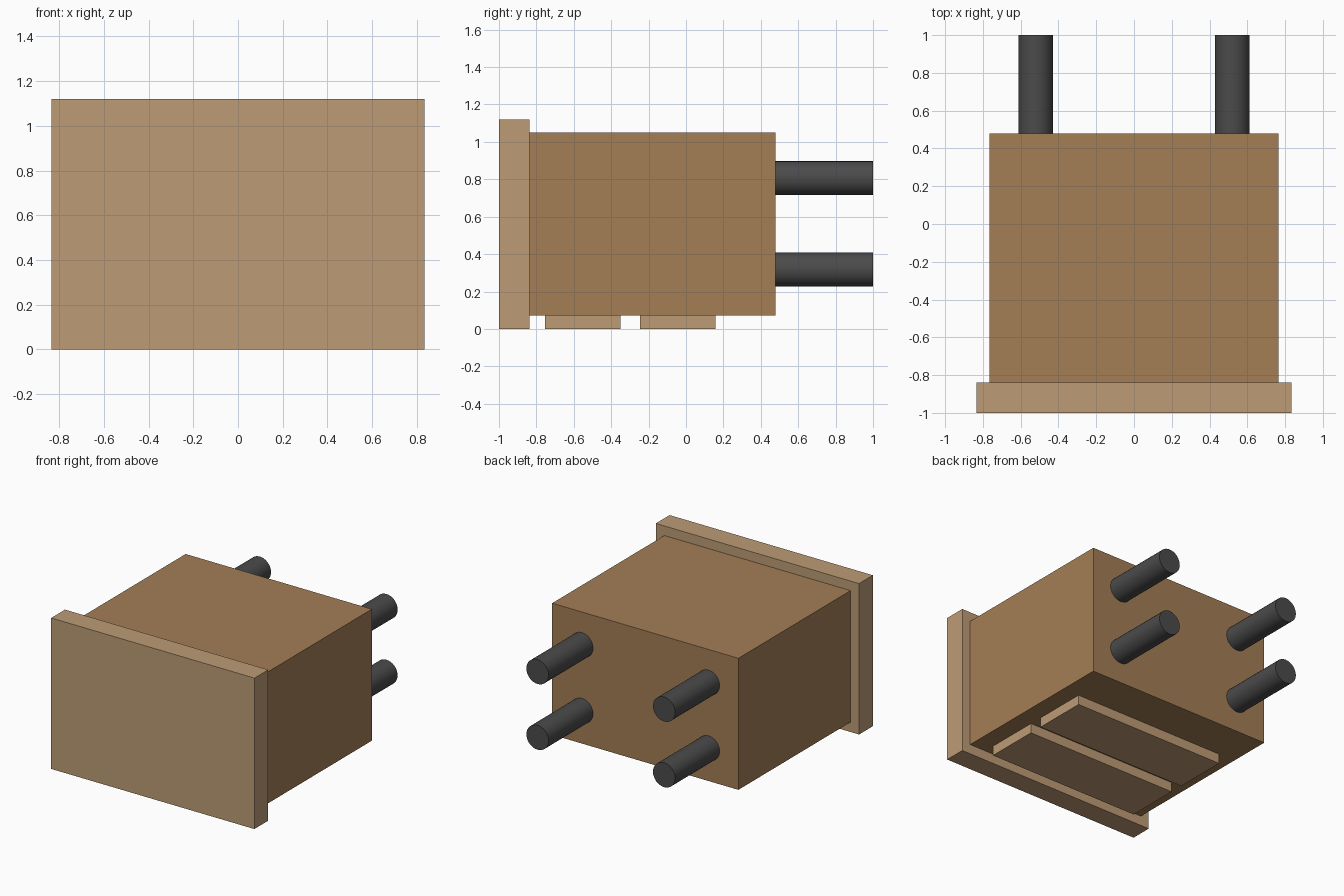
import bpy
from math import radians

if "Cube" in bpy.data.objects:
    bpy.data.objects.remove(bpy.data.objects["Cube"])


def material(name, rgb):
    m = bpy.data.materials.new(name)
    m.diffuse_color = (*rgb, 1)
    m.use_nodes = True
    m.node_tree.nodes["Principled BSDF"].inputs["Base Color"].default_value = m.diffuse_color
    return m


light_wood = material("light_wood", (0.51, 0.33, 0.18))
dark_wood = material("dark_wood", (0.37, 0.21, 0.093))
dark_metal = material("dark_metal", (0.07, 0.07, 0.07))


def box(name, half_x, y0, y1, z0, z1, mat):
    bpy.ops.mesh.primitive_cube_add(size=1, location=(0, (y0 + y1) / 2, (z0 + z1) / 2))
    ob = bpy.context.object
    ob.name = name
    ob.scale = (2 * half_x, y1 - y0, z1 - z0)
    bpy.ops.object.transform_apply(location=False, rotation=False, scale=True)
    ob.data.materials.append(mat)


# Main block and wider front plate
box("body", 0.765, -0.838, 0.478, 0.073, 1.05, dark_wood)
box("front_plate", 0.835, -1.0, -0.838, 0.0, 1.121, light_wood)

# Two slats under the body
for i, y in enumerate((-0.755, -0.247)):
    box(f"bottom_slat_{i + 1}", 0.63, y, y + 0.406, 0.0, 0.073, light_wood)

# Four round pegs on the back
for side, x in (("left", -0.52), ("right", 0.52)):
    for level, z in (("lower", 0.318), ("upper", 0.806)):
        bpy.ops.mesh.primitive_cylinder_add(
            vertices=32, radius=0.091, depth=0.522,
            location=(x, 0.739, z), rotation=(radians(90), 0, 0))
        peg = bpy.context.object
        peg.name = f"back_peg_{level}_{side}"
        peg.data.materials.append(dark_metal)
        bpy.ops.object.shade_smooth_by_angle(angle=radians(30))
